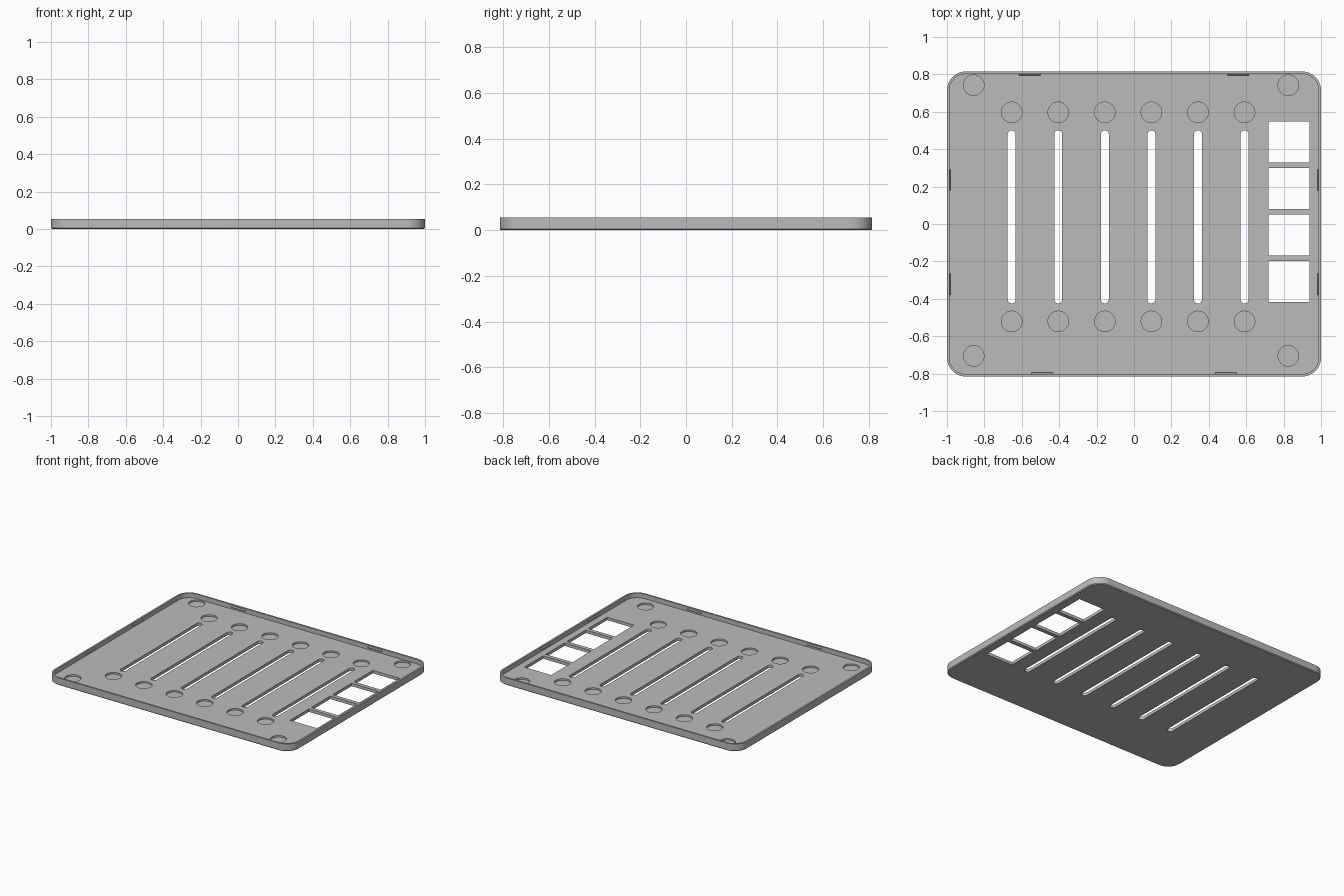
import bpy, bmesh, math
from mathutils import Matrix

if "Cube" in bpy.data.objects:
    bpy.data.objects.remove(bpy.data.objects["Cube"])

HX, HY, H = 1.0, 0.815, 0.055
WALL, FLOOR, RADIUS = 0.013, 0.022, 0.1
RECESS = 0.012

grey = bpy.data.materials.new("matte grey")
grey.use_nodes = True
grey.diffuse_color = (0.5, 0.5, 0.5, 1)
grey.node_tree.nodes["Principled BSDF"].inputs["Base Color"].default_value = (0.5, 0.5, 0.5, 1)


def make(name, bm):
    bmesh.ops.recalc_face_normals(bm, faces=bm.faces)
    mesh = bpy.data.meshes.new(name)
    bm.to_mesh(mesh)
    bm.free()
    mesh.materials.append(grey)
    ob = bpy.data.objects.new(name, mesh)
    bpy.context.collection.objects.link(ob)
    return ob


def outline(hx, hy, r, steps=12):
    """Rounded rectangle, counter-clockwise."""
    pts = []
    for i, (sx, sy) in enumerate([(1, 1), (-1, 1), (-1, -1), (1, -1)]):
        for k in range(steps + 1):
            a = math.pi / 2 * (i + k / steps)
            pts.append((sx * (hx - r) + r * math.cos(a), sy * (hy - r) + r * math.sin(a)))
    return pts


def loft(bm, rings):
    """Skin a list of (points, z) rings and cap both ends."""
    loops = [[bm.verts.new((x, y, z)) for x, y in pts] for pts, z in rings]
    for a, b in zip(loops, loops[1:]):
        n = len(a)
        for i in range(n):
            bm.faces.new((a[i], a[(i + 1) % n], b[(i + 1) % n], b[i]))
    bm.faces.new(loops[0][::-1])
    bm.faces.new(loops[-1])


def prism(bm, pts, cx, cy, z0, z1):
    moved = [(x + cx, y + cy) for x, y in pts]
    loft(bm, [(moved, z0), (moved, z1)])


def inset(d):
    return outline(HX - d, HY - d, RADIUS - d)


# Tray: chamfered bottom edge, outer wall, rim, inner wall, floor
bm = bmesh.new()
loft(bm, [(inset(0.006), 0), (inset(0), 0.006), (inset(0), H),
          (inset(WALL), H), (inset(WALL), FLOOR)])
tray = make("tray", bm)

# Cutter for slots, square windows and round recesses
columns = [-0.654 + 0.249 * i for i in range(6)]
slot = outline(0.0211, 0.463, 0.021, 6)
square = [(0.11, 0.11), (-0.11, 0.11), (-0.11, -0.11), (0.11, -0.11)]
disc = [(0.055 * math.cos(math.tau * i / 40), 0.055 * math.sin(math.tau * i / 40)) for i in range(40)]

bm = bmesh.new()
for x in columns:
    prism(bm, slot, x, 0.038, -0.1, 0.1)
for i in range(4):
    prism(bm, square, 0.828, 0.439 - 0.249 * i, -0.1, 0.1)
spots = [(x, y) for x in columns for y in (0.597, -0.521)]
spots += [(x, y) for x in (-0.857, 0.825) for y in (0.742, -0.705)]
for x, y in spots:
    prism(bm, disc, x, y, FLOOR - RECESS, 0.1)
cutter = make("cutter", bm)
cutter.hide_render = True

cut = tray.modifiers.new("cutouts", "BOOLEAN")
cut.operation, cut.solver, cut.object = "DIFFERENCE", "EXACT", cutter
bpy.context.view_layer.objects.active = tray
tray.select_set(True)
bpy.ops.object.modifier_apply(modifier=cut.name)
bpy.data.objects.remove(cutter)
bpy.ops.object.shade_smooth_by_angle(angle=math.radians(30))


# Snap ridges on the inner walls
def ridge(name, x, y, turn):
    bm = bmesh.new()
    profile = [(0.002, -0.008), (-0.007, 0), (0.002, 0.008)]
    ends = [[bm.verts.new((s * 0.057, y0, z0)) for y0, z0 in profile] for s in (-1, 1)]
    bm.faces.new(ends[0])
    bm.faces.new(ends[1][::-1])
    for i in range(3):
        j = (i + 1) % 3
        bm.faces.new((ends[0][i], ends[0][j], ends[1][j], ends[1][i]))
    bm.transform(Matrix.Translation((x, y, 0.04)) @ Matrix.Rotation(turn, 4, "Z"))
    make(name, bm)


ix, iy = HX - WALL, HY - WALL
for side, s in (("right", -1), ("left", 1)):
    ridge("back_ridge_" + side, s * 0.558, iy, 0)
    ridge("front_ridge_" + side, s * 0.49, -iy, math.pi)
    for place, y in (("rear", 0.235), ("fore", -0.322)):
        ridge(f"{side}_ridge_{place}", s * ix, y, -s * math.pi / 2)
